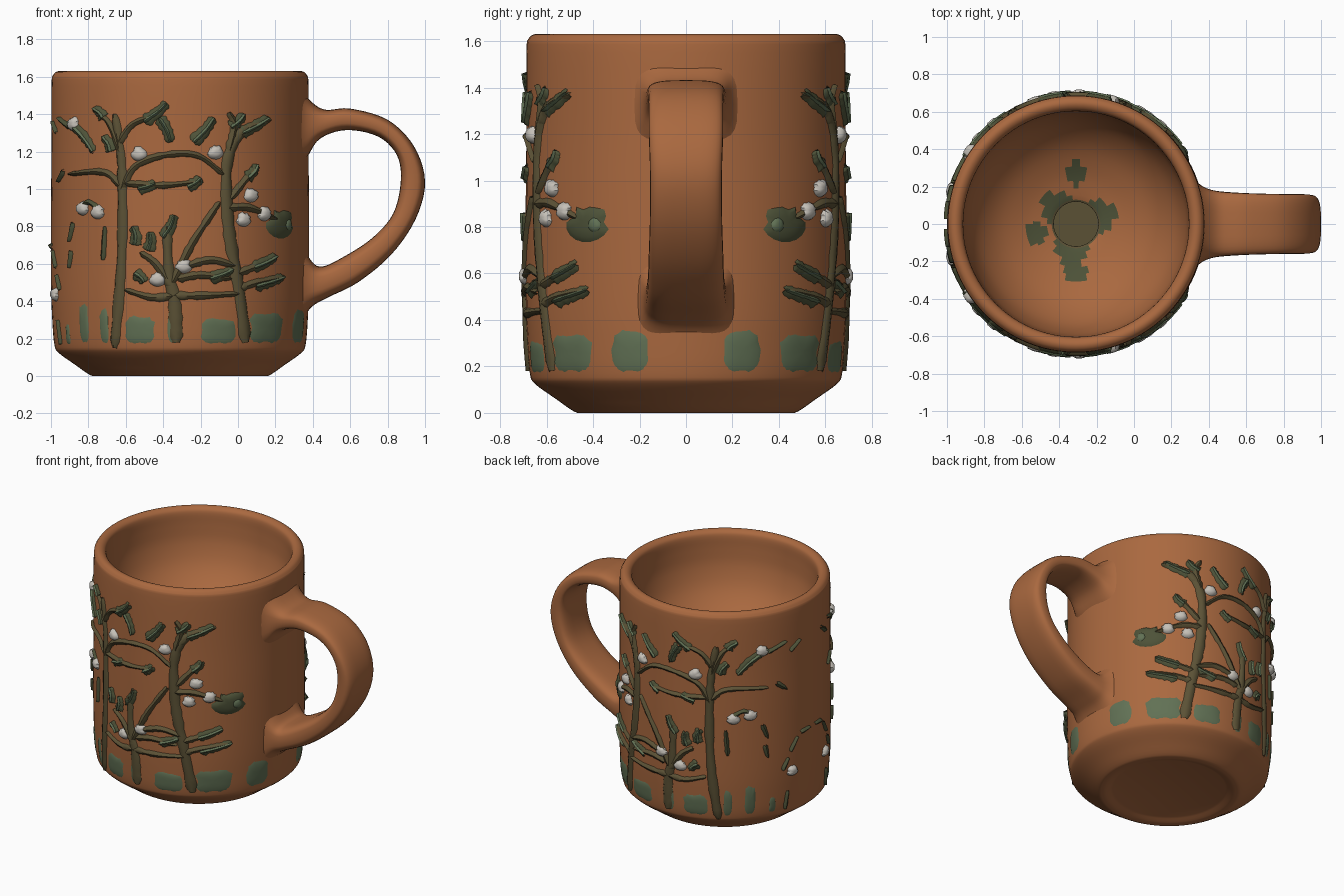
import bpy, bmesh, math, random
from mathutils import Vector

random.seed(4)
if "Cube" in bpy.data.objects:
    bpy.data.objects.remove(bpy.data.objects["Cube"], do_unlink=True)

CX, R = -0.31, 0.69  # axis position and radius of the cup


def material(name, rgb):
    m = bpy.data.materials.new(name)
    m.use_nodes = True
    m.diffuse_color = (*rgb, 1)
    bsdf = next(n for n in m.node_tree.nodes if n.type == "BSDF_PRINCIPLED")
    bsdf.inputs["Base Color"].default_value = (*rgb, 1)
    bsdf.inputs["Roughness"].default_value = 0.8
    return m


clay = material("terracotta", (0.40, 0.14, 0.05))
olive = material("olive_bark", (0.105, 0.083, 0.036))
green = material("sage_green", (0.12, 0.165, 0.09))
dark = material("dark_leaf", (0.075, 0.085, 0.04))
white = material("petal_white", (0.56, 0.53, 0.48))


def spline(points, steps):
    """Smooth curve through points of any dimension."""
    pts = [Vector(p) for p in points]
    pts = [2 * pts[0] - pts[1]] + pts + [2 * pts[-1] - pts[-2]]
    out = []
    for a, b, c, d in zip(pts, pts[1:], pts[2:], pts[3:]):
        for i in range(steps):
            t = i / steps
            out.append(b + (c - a) * (t / 2) + (2 * a - 5 * b + 4 * c - d) * (t * t / 2)
                       + (3 * b - a - 3 * c + d) * (t ** 3 / 2))
    return out + [pts[-2]]


def finish(bm, name, mats, mirror=False):
    mesh = bpy.data.meshes.new(name)
    bm.to_mesh(mesh)
    bm.free()
    ob = bpy.data.objects.new(name, mesh)
    bpy.context.collection.objects.link(ob)
    for m in mats:
        mesh.materials.append(m)
    if mirror:
        ob.modifiers.new("back_side", "MIRROR").use_axis = (False, True, False)
    bpy.ops.object.select_all(action="DESELECT")
    ob.select_set(True)
    bpy.context.view_layer.objects.active = ob
    bpy.ops.object.shade_smooth_by_angle(angle=math.radians(50))
    return ob


def bridge(bm, rows, closed):
    for a, b in zip(rows, rows[1:]):
        for i in range(len(a) if closed else len(a) - 1):
            j = (i + 1) % len(a)
            bm.faces.new((a[i], a[j], b[j], b[i]))


# Cup: outside, rounded rim, bowl and small central well
outside = [(.38, .02), (.44, 0), (.48, .005), (.56, .06), (.65, .125), (.672, .17), (.683, .3),
           (.69, .5), (.69, .9), (.687, 1.2), (.687, 1.55), (.678, 1.61)]
inside = [(.65, 1.63), (.62, 1.62), (.605, 1.59), (.6, 1.5), (.585, 1.38), (.53, 1.24),
          (.42, 1.12), (.27, 1.04), (.13, 1), (.125, .98), (.12, .93)]
bm = bmesh.new()
SEG = 96
rows = []
for r, z in spline(outside + inside, 4):
    rows.append([bm.verts.new((CX + r * math.cos(a), r * math.sin(a), max(z, 0)))
                 for a in (math.tau * i / SEG for i in range(SEG))])
bridge(bm, rows, True)
bm.faces.new(rows[0][::-1])
bm.faces.new(rows[-1])
bmesh.ops.recalc_face_normals(bm, faces=bm.faces)
spots = [(CX, .27), (CX, -.26), (CX - .22, -.05)]
for f in bm.faces:
    c = f.calc_center_median()
    if c.z > .9 and math.hypot(c.x - CX, c.y) < .5:
        r, a = math.hypot(c.x - CX, c.y), math.atan2(c.y, c.x - CX)
        if r < .13:
            f.material_index = 1
        elif r < .17 + .05 * math.cos(3 * a - 1) or any(math.dist(c.xy, s) < .06 for s in spots):
            f.material_index = 2
finish(bm, "cup", [clay, olive, dark])

# Handle strap: outer x z, inner x z, half width
stations = [(.31, 1.58, .31, 1.08, .25), (.37, 1.49, .37, 1.17, .2), (.46, 1.425, .44, 1.27, .175),
            (.6, 1.43, .58, 1.315, .165), (.8, 1.37, .75, 1.28, .16), (.94, 1.23, .85, 1.18, .16),
            (1, 1.04, .87, 1.04, .155), (.95, .84, .83, .87, .155), (.82, .65, .72, .74, .16),
            (.64, .5, .56, .635, .165), (.47, .415, .44, .585, .175), (.385, .36, .375, .64, .19),
            (.31, .24, .31, .76, .23)]


def rounded(v):
    return math.copysign(abs(v) ** 0.6, v)


bm = bmesh.new()
rows = []
for ox, oz, ix, iz, w in spline(stations, 5):
    row = []
    for i in range(32):
        a = math.tau * i / 32
        k = rounded(math.cos(a)) / 2
        row.append(bm.verts.new(((ox + ix) / 2 + (ox - ix) * k, w * rounded(math.sin(a)),
                                 (oz + iz) / 2 + (oz - iz) * k)))
    rows.append(row)
bridge(bm, rows, True)
bmesh.ops.recalc_face_normals(bm, faces=bm.faces)
finish(bm, "handle", [clay])


# Relief decoration is laid out flat as arc length and height, then wrapped on the cup
def arc(x):
    return R * math.asin(max(-1, min(1, (x - CX) / R)))


def wrap(bm, u, z, lift):
    r = R
    for (r0, z0), (r1, z1) in zip(outside[4:], outside[5:]):
        if z0 <= z <= z1:
            r = r0 + (r1 - r0) * (z - z0) / (z1 - z0)
    a = u / R
    return bm.verts.new((CX + (r + lift) * math.sin(a), -(r + lift) * math.cos(a), z))


def stroke(bm, pts, w, lift=.018):
    line = spline([(arc(x), z) for x, z in pts], 7)
    rows = []
    for i, p in enumerate(line):
        t = i / (len(line) - 1)
        d = (line[min(i + 1, len(line) - 1)] - line[max(i - 1, 0)]).normalized()
        half = w / 2 * (1 - .35 * t) * random.uniform(.85, 1.15) * (.5 if i in (0, len(line) - 1) else 1)
        rows.append([wrap(bm, p.x - d.y * half * s, p.y + d.x * half * s, lift * h - .004)
                     for s, h in ((-1, 0), (-.6, .8), (0, 1.2), (.6, .8), (1, 0))])
    bridge(bm, rows, False)


def blob(bm, x, z, w, h, lift, power=1.0, jag=.15):
    n = 18
    outline = []
    for i in range(n):
        a = math.tau * i / n
        k = 1 - random.uniform(0, jag) * (math.sin(a) > -.2)
        outline.append([math.copysign(abs(v) ** power, v) * k for v in (math.cos(a), math.sin(a))])
    rows = [[wrap(bm, arc(x) + w / 2 * s * c, z + h / 2 * s * v, lift * (1 - s ** 4) - .003)
             for c, v in outline] for s in (.1, .4, .7, .9, 1)]
    bridge(bm, rows, True)
    bm.faces.new(rows[0])


def relief(bm, name, mat):
    for f in bm.faces:
        f.normal_update()
        c = f.calc_center_median()
        if f.normal.dot(Vector((c.x - CX, c.y, 0))) < 0:
            f.normal_flip()
    finish(bm, name, [mat], True)


# Three woody plants
left_tree = [((-.67, .15), (-.64, .4), (-.62, .7), (-.62, 1), (-.63, 1.2), (-.66, 1.4)),
             ((-.63, 1.2), (-.69, 1.35), (-.77, 1.43)),
             ((-.64, 1.24), (-.57, 1.34), (-.46, 1.39)),
             ((-.62, 1), (-.55, 1.12), (-.4, 1.18), (-.22, 1.18), (-.08, 1.08)),
             ((-.61, 1.03), (-.4, 1.02), (-.2, 1.04)),
             ((-.63, 1.02), (-.72, 1.09), (-.9, 1.08))]
right_tree = [((.05, .18), (0, .5), (-.05, .8), (-.06, 1.1), (-.02, 1.25), (.05, 1.33)),
              ((-.03, 1.24), (.06, 1.33), (.17, 1.37)),
              ((-.05, 1.2), (-.02, 1.34), (-.05, 1.41)),
              ((-.05, .9), (.06, .9), (.2, .84)), ((-.04, .95), (.04, 1.05), (.1, 1.12)),
              ((0, .55), (.1, .59), (.2, .64)), ((.01, .47), (.1, .5), (.23, .53))]
bush = [((-.33, .18), (-.34, .4), (-.37, .55), (-.38, .8)),
        ((-.35, .5), (-.25, .7), (-.16, .84), (-.1, .93)),
        ((-.35, .47), (-.44, .6), (-.52, .66)),
        ((-.34, .43), (-.46, .42), (-.6, .46)), ((-.34, .43), (-.2, .43), (0, .44)),
        ((-.32, .52), (-.2, .54), (-.04, .52)), ((-.3, .58), (-.15, .62), (-.02, .59))]
for name, plant, width in (("left_tree", left_tree, .075), ("right_tree", right_tree, .085),
                           ("bush", bush, .085)):
    bm = bmesh.new()
    for i, pts in enumerate(plant):
        stroke(bm, pts, width if i == 0 else width * .62)
    relief(bm, name, olive)

# Leaves: dark strokes with a lighter vein on top
leaves = [((-.42, 1.38), (-.36, 1.25)), ((-.24, 1.25), (-.13, 1.38)), ((-.5, 1.36), (-.38, 1.46)),
          ((.02, 1.3), (.16, 1.38)), ((-.04, 1.33), (.03, 1.4)), ((-.9, 1.36), (-.77, 1.2)),
          ((-.53, 1.0), (-.44, 1.03)), ((-.27, 1.01), (-.2, 1.06)), ((-.48, .67), (-.47, .77)),
          ((-.55, .7), (-.56, .8)), ((-.4, .74), (-.34, .86)), ((.08, .58), (.2, .64)),
          ((.09, .48), (.24, .53)), ((-.15, .52), (-.03, .57)), ((-.72, 1.38), (-.77, 1.43)),
          ((-.68, 1.2), (-.72, 1.28)), ((.05, 1.06), (.1, 1.13)), ((-.55, .55), (-.5, .5))]
bm, veins = bmesh.new(), bmesh.new()
for a, b in leaves:
    mid = ((a[0] + b[0]) / 2 + .01, (a[1] + b[1]) / 2)
    stroke(bm, (a, mid, b), .08)
    stroke(veins, (a, mid, b), .035, .024)
blob(bm, .23, .82, .26, .18, .02, 1, .4)
blob(veins, .26, .81, .08, .08, .026)
# Broken arches and twigs around the side away from the handle
for pts in [((-.72, .62), (-.71, .8)), ((-.73, .88), (-.8, .93), (-.85, .88)),
            ((-.88, .82), (-.9, .72)), ((-.89, .67), (-.9, .58)), ((-.95, .46), (-.965, .54)),
            ((-.97, .58), (-.985, .67)), ((-.99, .69), (-.9995, .7)), ((-.9, 1.33), (-.96, 1.38)),
            ((-.97, 1.3), (-.99, 1.36)), ((-.93, 1.1), (-.96, 1.04)), ((-.96, .17), (-.965, .3))]:
    stroke(bm, pts, .04)
relief(bm, "leaves", dark)
relief(veins, "leaf_veins", green)

# Grass tufts round the foot: x, width, height
bm = bmesh.new()
for x, w, h in ((-.83, .09, .25), (-.72, .07, .22), (-.53, .21, .17), (-.345, .08, .22),
                (-.1, .25, .16), (.16, .3, .19), (.335, .21, .21), (-.92, .06, .12)):
    blob(bm, x, .165 + h / 2, w, h, .009, .6, .22)
relief(bm, "grass_tufts", green)

# Blossoms
bm = bmesh.new()
for x, z in ((-.53, 1.19), (-.12, 1.2), (.07, .97), (.03, .84), (.14, .87), (-.29, .59),
             (-.43, .52), (-.83, .9), (-.75, .88), (-.88, 1.35), (-.975, .44)):
    blob(bm, x, z, .1, .085, .032, 1, .3)
relief(bm, "blossoms", white)
